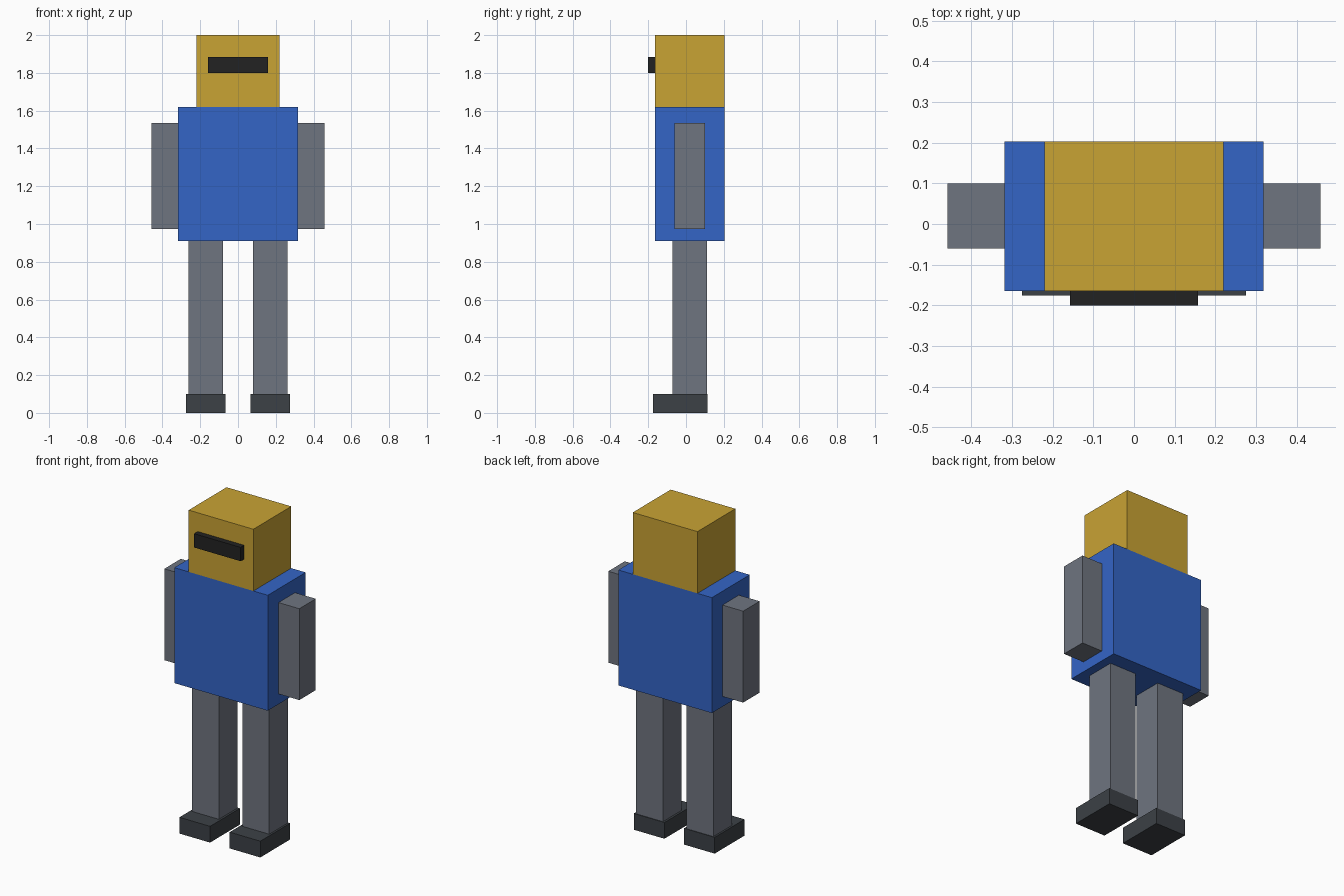
import bpy

if "Cube" in bpy.data.objects:
    bpy.data.objects.remove(bpy.data.objects["Cube"])


def material(name, rgb):
    """Flat material from 0-255 sRGB values, stored as linear."""
    def linear(c):
        c /= 255
        return c / 12.92 if c <= 0.04045 else ((c + 0.055) / 1.055) ** 2.4
    mat = bpy.data.materials.new(name)
    mat.diffuse_color = (*[linear(c) for c in rgb], 1)
    mat.use_nodes = True
    mat.node_tree.nodes["Principled BSDF"].inputs["Base Color"].default_value = mat.diffuse_color
    return mat


def box(name, x, y, z, mat):
    """Box spanning the (low, high) range given on each axis."""
    spans = (x, y, z)
    bpy.ops.mesh.primitive_cube_add(size=1, location=[(a + b) / 2 for a, b in spans])
    obj = bpy.context.object
    obj.name = obj.data.name = name
    obj.scale = [b - a for a, b in spans]
    bpy.ops.object.transform_apply(location=False, rotation=False, scale=True)
    obj.data.materials.append(mat)
    return obj


yellow = material("yellow", (201, 163, 52))
blue = material("blue", (52, 101, 198))
grey = material("slate grey", (111, 117, 128))
charcoal = material("charcoal", (60, 65, 70))
black = material("black", (34, 34, 34))

# Head, visor and torso
box("head", (-0.22, 0.22), (-0.165, 0.203), (1.62, 2.0), yellow)
box("visor", (-0.158, 0.158), (-0.20, -0.165), (1.80, 1.885), black)
box("torso", (-0.318, 0.318), (-0.165, 0.203), (0.91, 1.62), blue)

# Limbs on both sides
for side, s in (("left", 1), ("right", -1)):
    def mirrored(a, b):
        return tuple(sorted((s * a, s * b)))
    box(side + "_arm", mirrored(0.318, 0.459), (-0.06, 0.10), (0.973, 1.535), grey)
    box(side + "_leg", mirrored(0.08, 0.263), (-0.072, 0.11), (0.10, 0.91), grey)
    box(side + "_foot", mirrored(0.067, 0.275), (-0.176, 0.114), (0.0, 0.10), charcoal)
